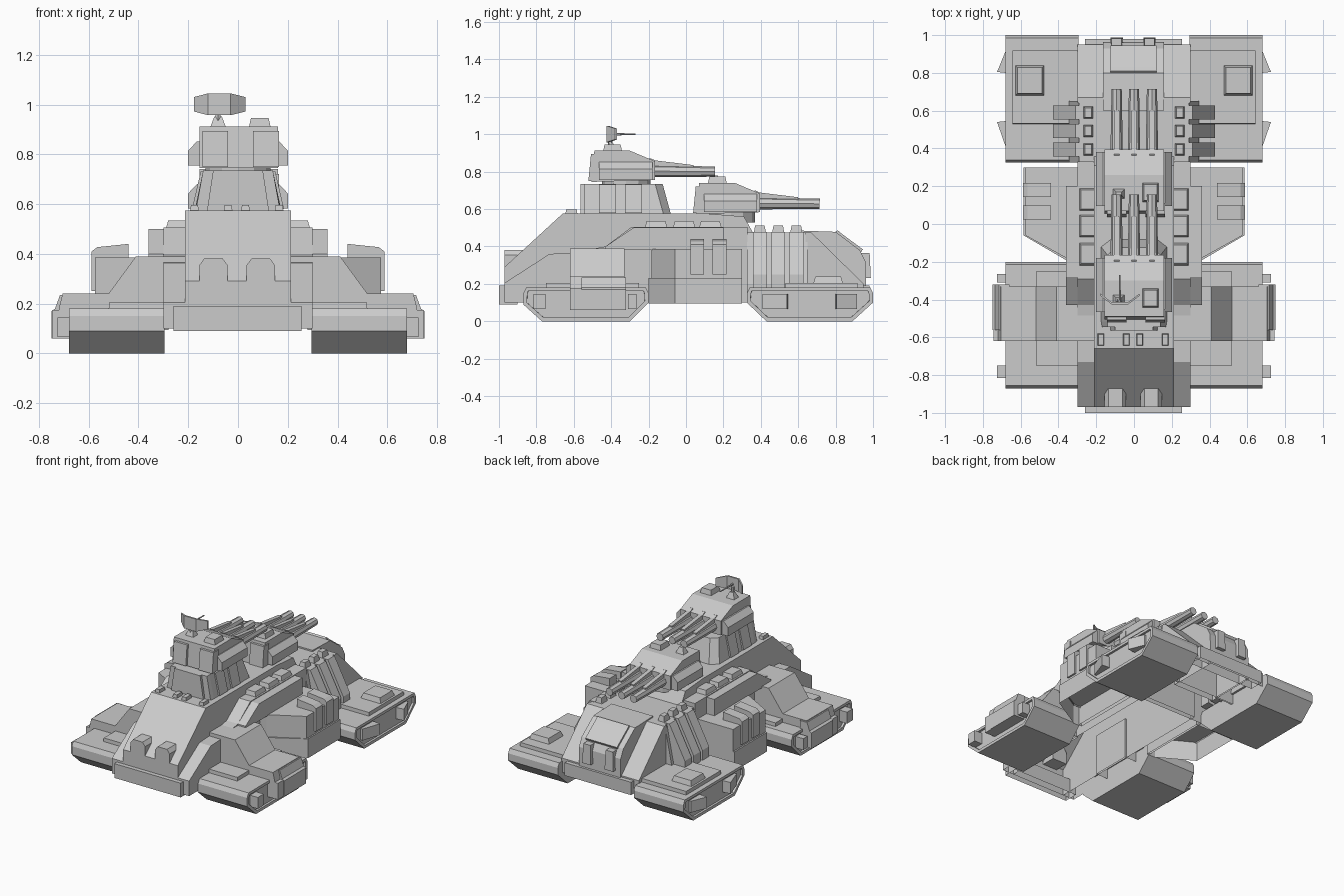
import bpy, bmesh, math
from mathutils import Vector

if "Cube" in bpy.data.objects:
    bpy.data.objects.remove(bpy.data.objects["Cube"])

grey = bpy.data.materials.new("armour_grey")
grey.diffuse_color = (0.6, 0.6, 0.6, 1)
grey.use_nodes = True
grey.node_tree.nodes["Principled BSDF"].inputs["Base Color"].default_value = grey.diffuse_color


def finish(name, bm, mirror=False, open_bottom=False):
    """Mirror across x if wanted, fix normals and make the object."""
    bmesh.ops.recalc_face_normals(bm, faces=bm.faces[:])
    if open_bottom:
        low = min(v.co.z for v in bm.verts)
        bm.normal_update()
        bad = [f for f in bm.faces if f.normal.z < -0.95 and f.calc_center_median().z < low + 0.01]
        bmesh.ops.delete(bm, geom=bad, context='FACES')
    if mirror:
        dup = bmesh.ops.duplicate(bm, geom=bm.verts[:] + bm.edges[:] + bm.faces[:])["geom"]
        for v in [g for g in dup if isinstance(g, bmesh.types.BMVert)]:
            v.co.x *= -1
        bmesh.ops.reverse_faces(bm, faces=[g for g in dup if isinstance(g, bmesh.types.BMFace)])
    me = bpy.data.meshes.new(name)
    bm.to_mesh(me)
    bm.free()
    me.materials.append(grey)
    ob = bpy.data.objects.new(name, me)
    bpy.context.collection.objects.link(ob)
    return ob


def prism(name, pts, axis, a, b, mirror=False, open_bottom=False, inset=None):
    """Extrude a 2D profile along an axis: x takes (y,z), y takes (x,z), z takes (x,y)."""
    put = {'x': lambda p, t: (t, p[0], p[1]),
           'y': lambda p, t: (p[0], t, p[1]),
           'z': lambda p, t: (p[0], p[1], t)}[axis]
    bm = bmesh.new()
    lo = [bm.verts.new(put(p, a)) for p in pts]
    hi = [bm.verts.new(put(p, b)) for p in pts]
    bm.faces.new(lo)
    end = bm.faces.new(hi)
    for i in range(len(pts)):
        j = (i + 1) % len(pts)
        bm.faces.new((lo[i], lo[j], hi[j], hi[i]))
    bmesh.ops.recalc_face_normals(bm, faces=bm.faces[:])
    if inset:  # flat rim, then a straight-walled recess
        bmesh.ops.inset_region(bm, faces=[end], thickness=inset[0], depth=0)
        bmesh.ops.inset_region(bm, faces=[end], thickness=.0005, depth=0)
        for v in end.verts:
            v.co.x -= inset[1]
    return finish(name, bm, mirror, open_bottom)


def box(name, x, y, z, taper=0, mirror=False, open_bottom=False):
    """Box from ranges; taper pulls the top edges inward."""
    bm = bmesh.new()
    bmesh.ops.create_cube(bm, size=1)
    for v in bm.verts:
        k = taper if v.co.z > 0 else 0
        sx, sy = (1 if v.co.x > 0 else -1), (1 if v.co.y > 0 else -1)
        v.co = Vector((x[sx > 0] - sx * k, y[sy > 0] - sy * k, z[v.co.z > 0]))
    return finish(name, bm, mirror, open_bottom)


def cone(name, p, q, r1, r2, n):
    """Tapered cylinder between two points."""
    p, q = Vector(p), Vector(q)
    bm = bmesh.new()
    bmesh.ops.create_cone(bm, cap_ends=True, segments=n, radius1=r1, radius2=r2, depth=(q - p).length)
    rot = (q - p).to_track_quat('Z', 'Y')
    for v in bm.verts:
        v.co = rot @ v.co + (p + q) / 2
    return finish(name, bm)


# Track pods, with recessed outer ends
prism("front_track", [(-.87, .09), (-.87, .15), (-.855, .18), (-.215, .18), (-.2, .15), (-.2, .1),
                      (-.3, 0), (-.77, 0)], 'x', .295, .68, True, inset=(.022, .015))
prism("rear_track", [(.325, .1), (.325, .15), (.34, .18), (.985, .18), (1, .15), (1, .1),
                     (.89, 0), (.43, 0)], 'x', .295, .68, True, inset=(.022, .015))
for i, (a, b) in enumerate([(-.815, -.75), (-.31, -.265)]):
    box(f"front_track_lamp_{i}", (.64, .725), (a, b), (.065, .145), mirror=True)
for i, (a, b, c, d) in enumerate([(.915, .805, .80, 0), (.545, .54, .41, 0)]):
    prism(f"rear_track_fin_{i}", [(.64, a), (.68, a), (.725, b), (.68, c), (.64, c)], 'z', .065, .145, True)

# Fender plates
box("front_fender_plate", (.28, .52), (-.75, -.25), (.17, .205), .002, True)
box("rear_fender_plate", (.28, .645), (.53, .92), (.17, .205), .002, True)
box("rear_fender_hatch", (.475, .63), (.68, .84), (.2, .24), .012, True)

# Front suspension arm over each track
prism("front_arm", [(.2, .1), (.2, .39), (.41, .39), (.52, .24), (.705, .24), (.72, .18), (.72, .1)],
      'y', -.62, -.33, True, True)
prism("front_arm_cap", [(.66, .06), (.66, .235), (.715, .235), (.735, .18), (.75, .17), (.75, .06)],
      'y', -.56, -.32, True)
box("front_arm_foot", (.66, .745), (-.62, -.56), (.06, .175), mirror=True)

# Central hull, shoulders and bumpers
prism("central_hull", [(-.97, .1), (-.97, .29), (-.66, .575), (.12, .575), (.31, .56), (.36, .47),
                       (.36, .1)], 'x', -.212, .212, open_bottom=True)
prism("hull_shoulder", [(-.97, .1), (-.97, .205), (-.73, .36), (-.62, .365), (-.43, .4), (-.29, .505),
                        (.33, .505), (.33, .1)], 'x', .212, .3, True, True)
prism("shoulder_sponson", [(-.43, .38), (-.43, .4), (-.28, .5), (.2, .5), (.2, .38)],
      'x', .29, .36, True)
box("front_bumper", (-.26, .255), (-1, -.9), (.09, .19), open_bottom=True)
box("rear_bumper", (-.26, .255), (.88, .98), (.1, .19), open_bottom=True)
for i, (a, b) in enumerate([(-.155, -.042), (.035, .148)]):
    prism(f"front_headlight_{i}", [(a, .27), (a, .355), (a + .02, .382), (b - .02, .382), (b, .355), (b, .27)],
          'y', -.97, -.87)
for i, x in enumerate((-.175, -.04, .03, .165)):
    box(f"bow_vent_{i}", (x - .018, x + .018), (-.645, -.58), (.57, .597), .004)
for i, y in enumerate((.13, -.01, -.16)):
    box(f"shoulder_hatch_{i}", (.195, .29), (y - .06, y + .06), (.5, .535), .01, True)

# Side blocks between the tracks
side = [(.28, .3), (.585, .3), (.585, -.06), (.345, -.2), (.28, -.2)]
prism("side_sill", side, 'z', .095, .23, True, True)
prism("side_block", [(.28, .3), (.575, .3), (.575, -.06), (.35, -.185), (.28, -.185)], 'z', .22, .385, True, True)
for i, y in enumerate((.06, .18)):
    prism(f"side_canister_{i}", [(.44, .3), (.44, .44), (.565, .427), (.588, .41), (.588, .25), (.54, .25)],
          'y', y - .037, y + .037, True)

# Rear hull with sloping walls, slats and top vents
prism("rear_engine_house", [(-.345, .1), (-.345, .2), (-.29, .475), (.29, .475), (.345, .2), (.345, .1)],
      'y', .325, .65, open_bottom=True)
prism("rear_wing", [(.64, .1), (.64, .475), (.67, .475), (.95, .2), (.95, .1)], 'x', .155, .3, True, True)
prism("rear_centre", [(.6, .1), (.6, .485), (.8, .478), (.93, .38), (.96, .32), (.965, .1)],
      'x', -.165, .158, open_bottom=True)
prism("rear_window_frame", [(.79, .47), (.81, .487), (.83, .47), (.945, .385), (.93, .36)], 'x', -.125, .12)
for i, x in enumerate((-.092, .082)):
    box(f"rear_lamp_{i}", (x - .033, x + .033), (.92, .988), (.23, .365), .006)
for i, y in enumerate((.395, .493, .59)):
    prism(f"rear_slat_{i}", [(.27, .2), (.27, .478), (.31, .478), (.43, .25), (.43, .18)],
          'y', y - .037, y + .037, True)
    box(f"rear_vent_{i}", (.215, .27), (y - .035, y + .035), (.46, .513), .01, True)

# Tower carrying the upper turret: wide body with a narrower plate on its front
for part, rings_in in (("turret_tower", ((.57, .175, .17, -.545, -.08), (.735, .14, .14, -.545, -.125))),
                       ("tower_front_plate", ((.57, .125, .125, -.563, -.5), (.735, .1, .1, -.563, -.5)))):
    bm = bmesh.new()
    rings = []
    for z, w, f, y0, y1 in rings_in:
        half = [(f, y0), (w, y0 + .03), (w, y1 - .04), (w * .7, y1)]
        if part != "turret_tower":
            half = [(f, y0), (f, y1)]
        rings.append([bm.verts.new((x, y, z)) for x, y in half + [(-x, y) for x, y in half[::-1]]])
    n = len(rings[0])
    for i in range(n):
        j = (i + 1) % n
        bm.faces.new((rings[0][i], rings[0][j], rings[1][j], rings[1][i]))
    bm.faces.new(rings[1])
    finish(part, bm)
for i, y in enumerate((-.42, -.28)):
    prism(f"tower_rib_{i}", [(.1, .57), (.1, .73), (.15, .73), (.185, .58)],
          'y', y - .045, y + .045, True)


# Two matching triple-gun turrets
def turret(tag, dy, dz):
    def Y(pts):
        return [(y + dy, z + dz) for y, z in pts]

    def r(a, b, d):
        return (a + d, b + d)
    prism(tag + "_turret_body", Y([(-.505, .745), (-.49, .912), (-.3, .912), (-.165, .855), (-.165, .755)]),
          'x', -.155, .16)
    cone(tag + "_turret_neck", (0, -.32 + dy, .7 + dz), (0, -.32 + dy, .76 + dz), .13, .13, 12)
    prism(tag + "_turret_cheek", [(.15, .755 + dz), (.15, .852 + dz), (.165, .852 + dz), (.2, .815 + dz),
                                  (.2, .755 + dz)], 'y', -.465 + dy, -.18 + dy, True)
    for i, (a, b) in enumerate([(-.142, -.04), (.06, .165)]):
        prism(f"{tag}_turret_rear_box_{i}", Y([(-.522, .75), (-.508, .893), (-.45, .893), (-.45, .75)]), 'x', a, b)
    box(tag + "_turret_hatch", (.042, .133), r(-.445, -.34, dy), r(.9, .946, dz), .01)
    box(tag + "_turret_aerial_base", (-.115, -.045), r(-.43, -.37, dy), r(.9, .952, dz), .02)
    for i, x in enumerate((-.092, 0, .095)):
        cone(f"{tag}_gun_barrel_{i}", (x, -.2 + dy, .803 + dz), (x, .155 + dy, .8 + dz), .033, .027, 8)
        prism(f"{tag}_gun_cover_{i}", Y([(-.24, .85), (-.19, .872), (-.165, .86), (.04, .835), (.04, .815),
                                         (-.2, .8)]), 'x', x - .014, x + .014)


turret("upper", 0, 0)
turret("lower", .56, -.172)

# Folded dish aerial on the upper turret
prism("dish_centre", [(-.12, .957), (-.03, .957), (-.03, 1.045), (-.12, 1.045)], 'y', -.425, -.413)
for i, (xi, xo) in enumerate([(-.12, -.177), (-.03, .03)]):
    bm = bmesh.new()
    loops = [[bm.verts.new((x, y + t, z)) for x, y, z in
              ((xi, -.425, .957), (xo, -.38, .972), (xo, -.38, 1.03), (xi, -.425, 1.045))] for t in (0, .012)]
    for lp in loops:
        bm.faces.new(lp)
    for k in range(4):
        m = (k + 1) % 4
        bm.faces.new((loops[0][k], loops[0][m], loops[1][m], loops[1][k]))
    finish(f"dish_side_{i}", bm)
cone("dish_spike", (-.075, -.42, 1.0), (-.075, -.27, 1.0), .007, .004, 6)
cone("dish_mast", (-.08, -.405, .93), (-.08, -.405, .985), .012, .01, 6)
